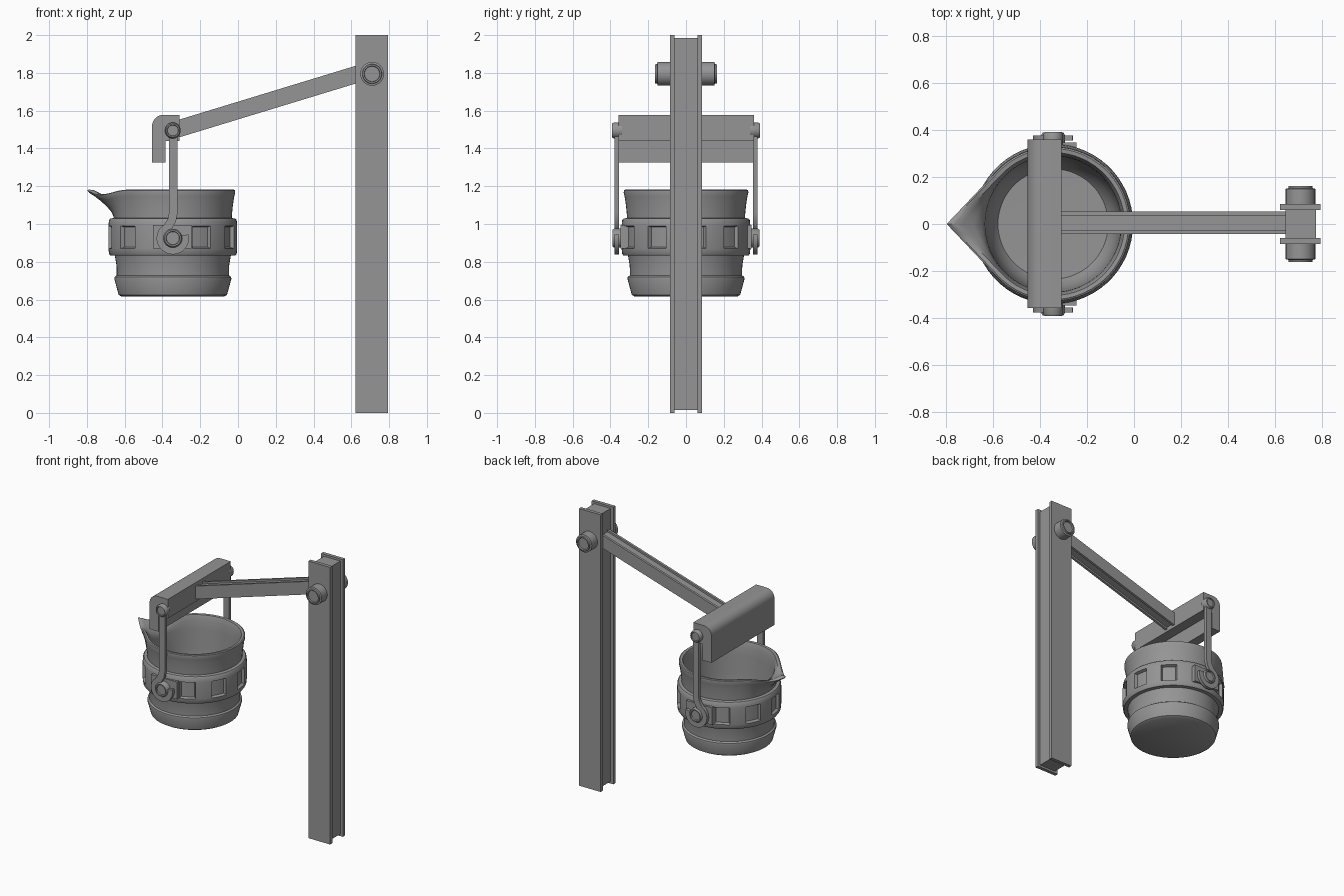
import bpy, bmesh
from math import sin, cos, pi, radians, degrees, atan2, acos
from mathutils import Vector

if "Cube" in bpy.data.objects:
    bpy.data.objects.remove(bpy.data.objects["Cube"])

steel = bpy.data.materials.new("grey steel")
steel.use_nodes = True
grey = (0.3, 0.3, 0.3, 1)
steel.diffuse_color = grey
steel.node_tree.nodes["Principled BSDF"].inputs["Base Color"].default_value = grey


def finish(name, bm, smooth=False):
    bmesh.ops.remove_doubles(bm, verts=bm.verts, dist=0.0001)
    bmesh.ops.recalc_face_normals(bm, faces=bm.faces)
    mesh = bpy.data.meshes.new(name)
    bm.to_mesh(mesh)
    bm.free()
    mesh.materials.append(steel)
    if smooth:
        mesh.shade_smooth()
        mesh.set_sharp_from_angle(angle=radians(35))
    obj = bpy.data.objects.new(name, mesh)
    bpy.context.collection.objects.link(obj)
    return obj


def prism(name, outline, y0, y1, smooth=False):
    """Extrude an x-z outline along y."""
    bm = bmesh.new()
    face = bm.faces.new([bm.verts.new((x, y0, z)) for x, z in outline])
    ext = bmesh.ops.extrude_face_region(bm, geom=[face])["geom"]
    moved = [v for v in ext if isinstance(v, bmesh.types.BMVert)]
    bmesh.ops.translate(bm, verts=moved, vec=(0, y1 - y0, 0))
    return finish(name, bm, smooth)


def rect(x0, x1, z0, z1):
    return [(x0, z0), (x1, z0), (x1, z1), (x0, z1)]


def arc(cx, cz, r, a0, a1, n):
    steps = [radians(a0 + (a1 - a0) * i / n) for i in range(n + 1)]
    return [(cx + r * cos(a), cz + r * sin(a)) for a in steps]


def revolve(bm, profile, seg, place):
    """Sweep (radius, height) points round; returns faces by ring."""
    rings = [[bm.verts.new(place(k, r, h, 2 * pi * i / seg)) for i in range(seg)]
             for k, (r, h) in enumerate(profile)]
    return [[bm.faces.new((a[i], a[(i + 1) % seg], b[(i + 1) % seg], b[i]))
             for i in range(seg)] for a, b in zip(rings, rings[1:])]


def pin(name, x, z, side, profile):
    bm = bmesh.new()
    revolve(bm, profile, 32,
            lambda k, r, h, a: (x + r * cos(a), side * h, z + r * sin(a)))
    finish(name, bm, True)


def strip(path, width):
    """Outline of a flat bar that follows a path."""
    pts = [Vector(p) for p in path]
    left, right = [], []
    for i, p in enumerate(pts):
        d = (pts[min(i + 1, len(pts) - 1)] - pts[max(i - 1, 0)]).normalized()
        n = Vector((-d.y, d.x)) * width / 2
        left.append(p + n)
        right.append(p - n)
    return left + right[::-1]


# Post: I-beam with a web and two side flanges
prism("post_web", rect(0.645, 0.775, 0.015, 1.985), -0.065, 0.065)
for side, label in ((1, "back"), (-1, "front")):
    prism("post_flange_" + label, rect(0.622, 0.795, 0, 2), side * 0.06, side * 0.085)
    pin("post_bolt_" + label, 0.71, 1.795, side,
        [(0.063, 0.08), (0.063, 0.15), (0.052, 0.153), (0.05, 0.163),
         (0.042, 0.163), (0.04, 0.152), (0, 0.152)])


# Sloping arm: same section as the post, lying on its side
def slope(x, inset):
    mid = 1.506 + 0.305 * (x + 0.31)
    return mid - 0.047 + inset, mid + 0.047 - inset


def arm_outline(inset):
    (a, b), (c, d) = slope(-0.36, inset), slope(0.66, inset)
    return [(-0.36, a), (0.66, c), (0.66, d), (-0.36, b)]


prism("arm_web", arm_outline(0.014), -0.03, 0.04)
prism("arm_flange_front", arm_outline(0), -0.042, -0.025)
prism("arm_flange_back", arm_outline(0), 0.036, 0.053)

# Hooded crossbar
hood = [(-0.455, 1.325)] + arc(-0.395, 1.518, 0.06, 180, 90, 8)
hood += [(-0.31, 1.578), (-0.31, 1.44), (-0.385, 1.44), (-0.385, 1.325)]
prism("crossbar", hood, -0.358, 0.36, True)

# Hook links, pivots and trunnions on both sides
CX, PIVOT_Z = -0.345, 0.925
path = [(-0.342, 1.495), (-0.342, 1.06), (-0.35, 1.02)]
path += arc(CX, PIVOT_Z, 0.063, 118, 375, 22)
for side, label in ((1, "back"), (-1, "front")):
    prism("hook_link_" + label, strip(path, 0.046), side * 0.355, side * 0.378, True)
    pin("link_pivot_" + label, CX, 1.495, side,
        [(0.042, 0.34), (0.042, 0.383), (0.036, 0.393), (0.03, 0.393),
         (0.028, 0.386), (0, 0.386)])
    pin("trunnion_" + label, CX, PIVOT_Z, side,
        [(0.05, 0.3), (0.05, 0.38), (0.044, 0.39), (0.036, 0.39),
         (0.034, 0.38), (0, 0.38)])
    prism("trunnion_pad_" + label, rect(CX - 0.105, CX + 0.1, 0.87, 0.995),
          side * 0.3, side * 0.348)

# Bucket: outer wall, rim and inner wall, pulled out to a spout on one side
outer = [(0, 0.615), (0.27, 0.615), (0.287, 0.625), (0.31, 0.71), (0.308, 0.72),
         (0.297, 0.728), (0.298, 0.78), (0.307, 0.832), (0.332, 0.834),
         (0.338, 0.842), (0.341, 0.87), (0.341, 0.99), (0.338, 1.02),
         (0.332, 1.028), (0.312, 1.032), (0.314, 1.06), (0.317, 1.09),
         (0.321, 1.12), (0.325, 1.145), (0.33, 1.165), (0.329, 1.178)]
inner = [(0.322, 1.182), (0.305, 1.18), (0.3, 1.165), (0.296, 1.14), (0.292, 1.11),
         (0.29, 1.08), (0.285, 0.95), (0.265, 0.7), (0.235, 0.66), (0, 0.655)]
SPOUT = acos(0.33 / 0.455)


def bucket_point(k, r, h, a):
    off = abs(pi - a)
    pull = max(0, 1 / cos(max(0, SPOUT - off)) - 1)
    base, power = (1.04, 1.4) if k < len(outer) else (1.08, 2)
    lift = min(1, max(0, (h - base) / (1.175 - base))) ** power
    r2 = r * (1 + pull * lift)
    dip = 0.025 * sin(pi * min(1, pull / 0.37)) * lift
    return CX + r2 * cos(a), r2 * sin(a), h - dip


bm = bmesh.new()
bands = revolve(bm, outer + inner, 60, bucket_point)
panels = [f for i, f in enumerate(bands[10]) if i % 6 < 3]
bmesh.ops.recalc_face_normals(bm, faces=bm.faces)
bmesh.ops.inset_region(bm, faces=panels, thickness=0.007, depth=-0.02,
                       use_even_offset=True)
finish("bucket", bm, True)
